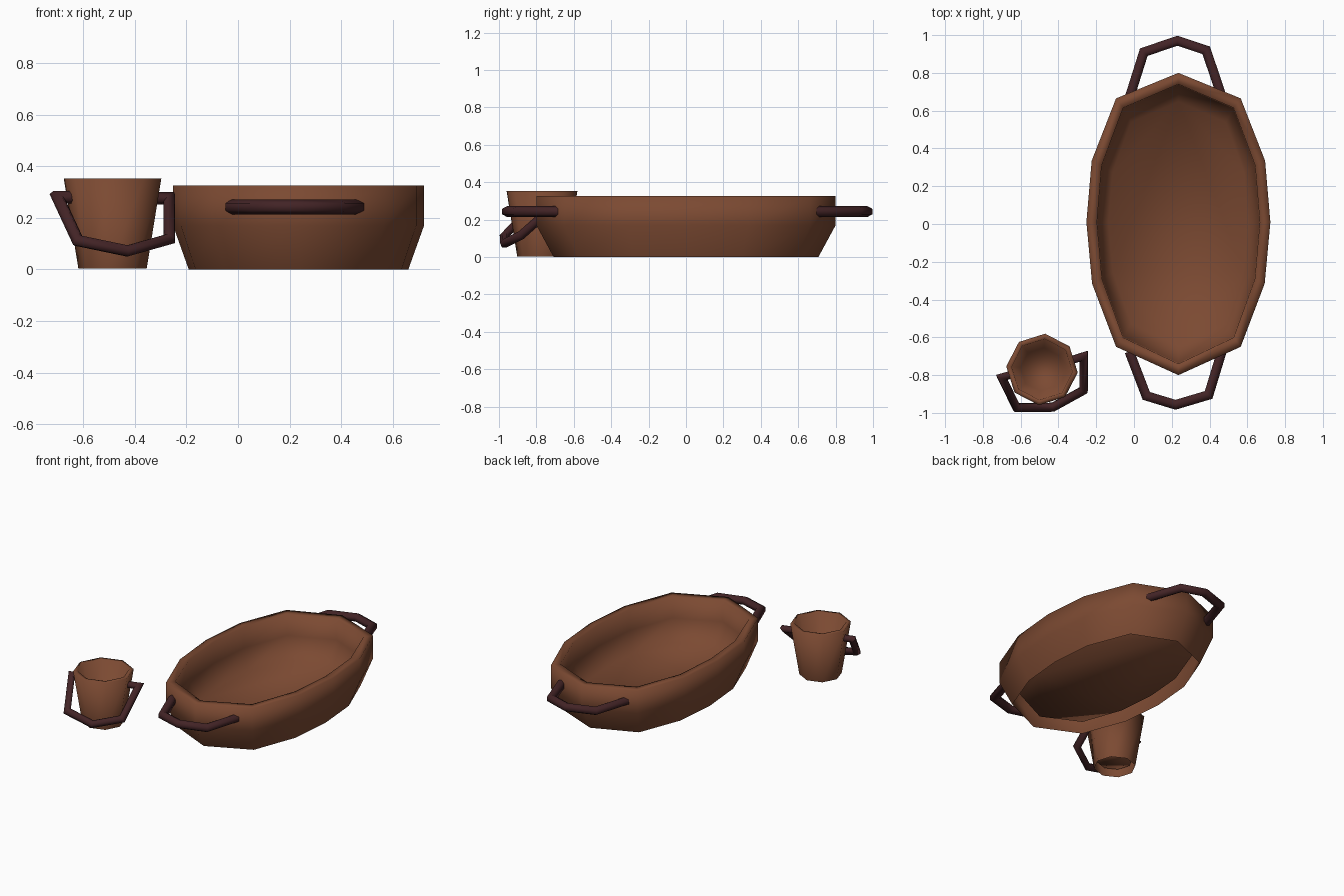
import bpy, bmesh, math
from mathutils import Vector

if "Cube" in bpy.data.objects:
    bpy.data.objects.remove(bpy.data.objects["Cube"])


def material(name, rgb):
    m = bpy.data.materials.new(name)
    m.diffuse_color = (*rgb, 1)
    m.use_nodes = True
    m.node_tree.nodes["Principled BSDF"].inputs["Base Color"].default_value = m.diffuse_color
    return m


CLAY = material("brown clay", (0.20, 0.068, 0.032))
DARK = material("dark brown", (0.055, 0.017, 0.019))


def finish(bm, name, mat, angle):
    bmesh.ops.recalc_face_normals(bm, faces=bm.faces)
    me = bpy.data.meshes.new(name)
    bm.to_mesh(me)
    bm.free()
    me.materials.append(mat)
    ob = bpy.data.objects.new(name, me)
    bpy.context.collection.objects.link(ob)
    bpy.ops.object.select_all(action='DESELECT')
    ob.select_set(True)
    bpy.context.view_layer.objects.active = ob
    bpy.ops.object.shade_smooth_by_angle(angle=math.radians(angle))
    return ob


def bridge(bm, a, b):
    n = len(a)
    for i in range(n):
        bm.faces.new((a[i], a[(i + 1) % n], b[(i + 1) % n], b[i]))


def vessel(name, outline, centre, profile):
    """Loft an outline through (x scale, y scale, z) levels; last level is the floor."""
    bm = bmesh.new()
    rings = [[bm.verts.new((centre[0] + x * sx, centre[1] + y * sy, z)) for x, y in outline]
             for sx, sy, z in profile]
    for a, b in zip(rings, rings[1:]):
        bridge(bm, a, b)
    bm.faces.new(rings[-1])
    return finish(bm, name, CLAY, 150)


def bar(name, points, radius, sides=6, phase=0.5):
    """Faceted bar with mitred corners along a path."""
    pts = [Vector(p) for p in points]
    dirs = [(b - a).normalized() for a, b in zip(pts, pts[1:])]
    u = dirs[0].cross(Vector((0, 0, 1))).normalized()
    v = dirs[0].cross(u)
    ring = []
    for k in range(sides):
        t = 2 * math.pi * (k + phase) / sides
        ring.append(pts[0] + radius * (u * math.cos(t) + v * math.sin(t)))
    bm = bmesh.new()
    rings = [[bm.verts.new(c) for c in ring]]
    for i in range(1, len(pts)):
        d = dirs[i - 1]
        n = (d + dirs[i]) if i < len(dirs) else d
        ring = [c + d * ((pts[i] - c).dot(n) / d.dot(n)) for c in ring]
        rings.append([bm.verts.new(c) for c in ring])
        bridge(bm, rings[-2], rings[-1])
    bm.faces.new(rings[0])
    bm.faces.new(rings[-1])
    return finish(bm, name, DARK, 65)


# Oval tub: twelve-sided outline, hollow foot, thick rim, inside parallel to outside
quarter = [(0.487, 0.01), (0.459, 0.335), (0.33, 0.665)]
oval = quarter + [(0, 0.80)] + [(-x, y) for x, y in reversed(quarter)]
oval += [(-0.457, -0.315), (-0.33, -0.65), (0, -0.80), (0.33, -0.65), (0.457, -0.315)]
vessel("tub", oval, (0.235, 0), [
    (0.875, 0.885, 0), (1, 1, 0.17), (1, 1, 0.325),
    (0.885, 0.925, 0.325), (0.88, 0.92, 0.18), (0.76, 0.81, 0.05)])

# Tub handles, one at each end
bar("tub_handle_back", [(-0.022, 0.675, 0.243), (0.052, 0.91, 0.243), (0.23, 0.97, 0.243),
                        (0.382, 0.92, 0.243), (0.465, 0.675, 0.243)], 0.029)
bar("tub_handle_front", [(-0.025, -0.675, 0.243), (0.065, -0.91, 0.243), (0.22, -0.957, 0.243),
                         (0.395, -0.905, 0.243), (0.465, -0.675, 0.243)], 0.029)

# Small eight-sided cup
octagon = [(math.cos(math.radians(85 + 45 * i)), math.sin(math.radians(85 + 45 * i)))
           for i in range(8)]
vessel("cup", octagon, (-0.487, -0.77), [
    (0.133, 0.133, 0.003), (0.19, 0.19, 0.353),
    (0.162, 0.162, 0.353), (0.115, 0.115, 0.05)])

# Swinging cup handle hanging at the front
bar("cup_handle", [(-0.64, -0.795, 0.28), (-0.70, -0.812, 0.28), (-0.622, -0.972, 0.112),
                   (-0.43, -0.97, 0.072), (-0.267, -0.88, 0.118), (-0.267, -0.70, 0.277),
                   (-0.335, -0.722, 0.277)], 0.024)
